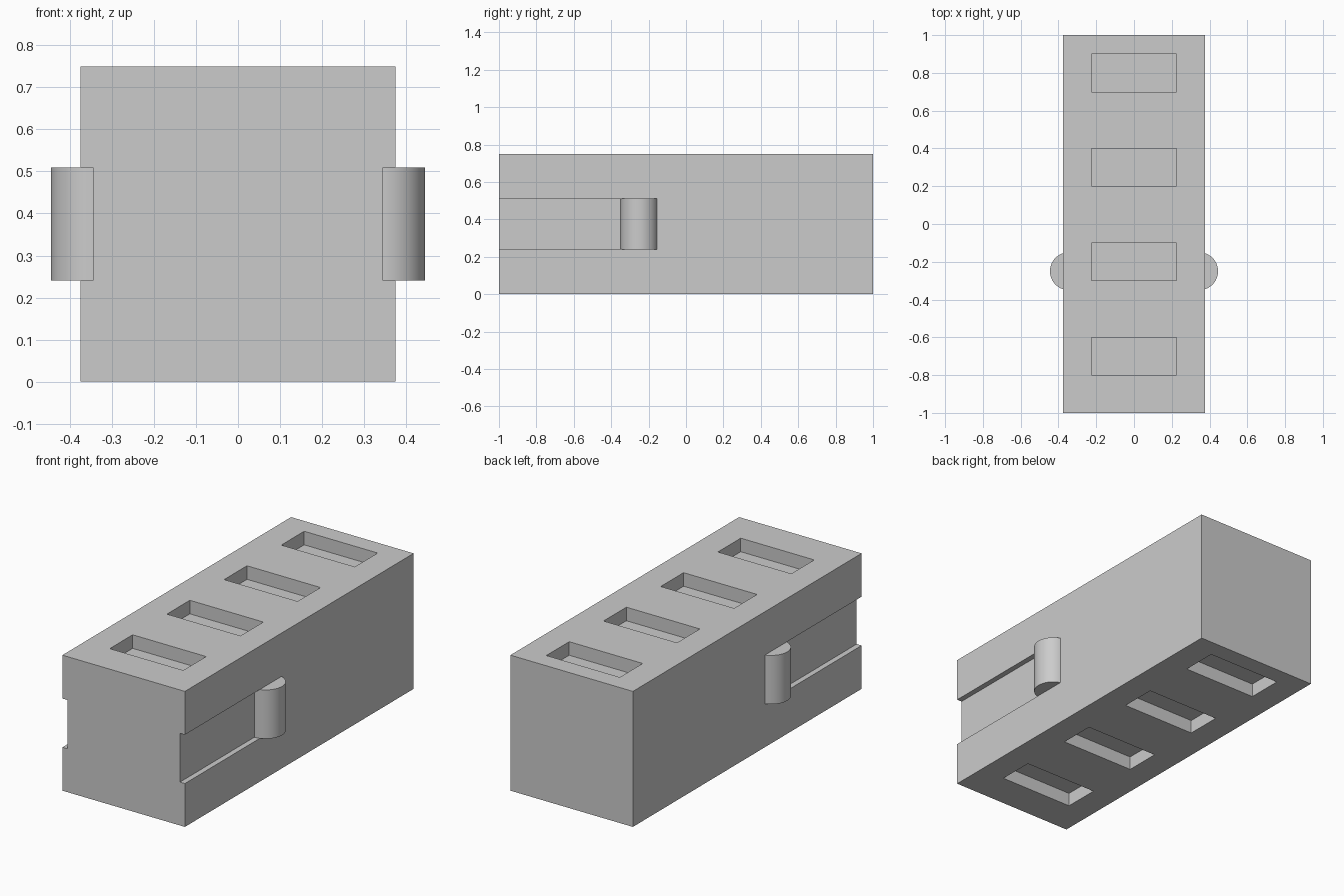
import bpy

cube = bpy.data.objects.get("Cube")
if cube:
    bpy.data.objects.remove(cube, do_unlink=True)

WIDTH, LENGTH, HEIGHT = 0.75, 2.0, 0.75
GROOVE_DEPTH, GROOVE_LOW, GROOVE_HIGH = 0.03, 0.24, 0.51
GROOVE_X = WIDTH / 2 - GROOVE_DEPTH
PIN_Y, PIN_RADIUS = -0.25, 0.1
POCKET_DEPTH = 0.075

grey = bpy.data.materials.new("plain_grey")
grey.use_nodes = True
grey.diffuse_color = (0.6, 0.6, 0.6, 1)
grey.node_tree.nodes["Principled BSDF"].inputs["Base Color"].default_value = (0.6, 0.6, 0.6, 1)


def box(name, low, high):
    """Axis-aligned box between two corners."""
    centre = [(a + b) / 2 for a, b in zip(low, high)]
    bpy.ops.mesh.primitive_cube_add(size=1, location=centre)
    obj = bpy.context.object
    obj.name = name
    obj.scale = [b - a for a, b in zip(low, high)]
    bpy.ops.object.transform_apply(location=True, rotation=False, scale=True)
    obj.data.materials.append(grey)
    return obj


def cut(target, cutter):
    """Subtract the cutter from the target, then discard it."""
    cutter.hide_render = True
    mod = target.modifiers.new("cut", "BOOLEAN")
    mod.operation = "DIFFERENCE"
    mod.solver = "EXACT"
    mod.object = cutter
    bpy.context.view_layer.objects.active = target
    bpy.ops.object.modifier_apply(modifier=mod.name)
    bpy.data.objects.remove(cutter, do_unlink=True)


# Main block
body = box("body", (-WIDTH / 2, -LENGTH / 2, 0), (WIDTH / 2, LENGTH / 2, HEIGHT))

# Four rectangular pockets in the top and the bottom
for y in (-0.7, -0.2, 0.3, 0.8):
    for z in (0, HEIGHT):
        cut(body, box("pocket_cutter",
                      (-0.225, y - 0.1, z - POCKET_DEPTH),
                      (0.225, y + 0.1, z + POCKET_DEPTH)))

for side, name in ((1, "left"), (-1, "right")):
    # Side groove, open at the front and ending behind the pin centre
    xs = sorted((side * GROOVE_X, side * WIDTH))
    cut(body, box("groove_cutter",
                  (xs[0], -LENGTH, GROOVE_LOW), (xs[1], PIN_Y, GROOVE_HIGH)))

    # Upright round pin at the end of the groove
    bpy.ops.mesh.primitive_cylinder_add(
        vertices=64, radius=PIN_RADIUS, depth=GROOVE_HIGH - GROOVE_LOW,
        location=(side * GROOVE_X, PIN_Y, (GROOVE_LOW + GROOVE_HIGH) / 2))
    pin = bpy.context.object
    pin.name = name + "_pin"
    pin.data.materials.append(grey)
    bpy.ops.object.shade_smooth_by_angle()
